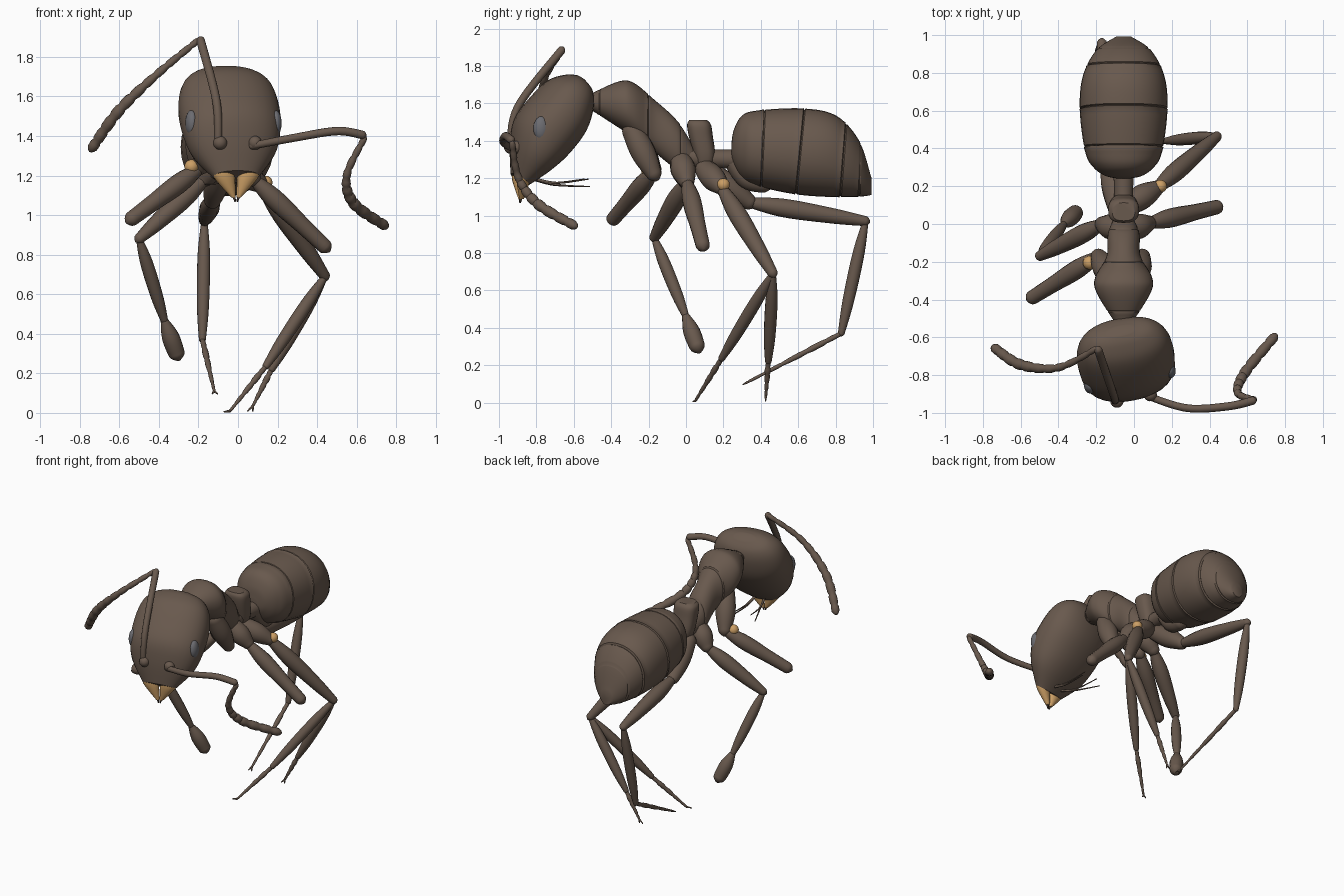
import bpy, math
from mathutils import Vector, Matrix

if "Cube" in bpy.data.objects:
    bpy.data.objects.remove(bpy.data.objects["Cube"])


def material(name, *rgb):
    m = bpy.data.materials.new(name)
    m.diffuse_color = (*rgb, 1)
    m.use_nodes = True
    m.node_tree.nodes["Principled BSDF"].inputs["Base Color"].default_value = m.diffuse_color
    return m


BROWN = material("brown shell", 0.14, 0.10, 0.075)
GREY = material("grey eye", 0.15, 0.15, 0.165)
TAN = material("tan jaw", 0.6, 0.345, 0.13)
DARK = material("dark tooth", 0.05, 0.033, 0.025)

CX = -0.055                                   # body midline
X, Y, Z = Matrix.Identity(3)
# head is turned a little to its own left
PIVOT = Matrix.Translation((0, -0.7, 0))
HEAD = Matrix.Translation((-0.045, 0, 0)) @ PIVOT @ Matrix.Rotation(math.radians(11), 4, 'Z') @ PIVOT.inverted()


def smooth_path(pts, sub):
    """Catmull-Rom resampling of equal-length tuples."""
    out, n = [], len(pts)
    for i in range(n - 1):
        a, b, c, d = pts[max(i - 1, 0)], pts[i], pts[i + 1], pts[min(i + 2, n - 1)]
        for k in range(sub):
            t = k / sub
            out.append(tuple(q + 0.5 * ((r - p) * t + (2 * p - 5 * q + 4 * r - s) * t * t
                                        + (3 * q - p - 3 * r + s) * t ** 3)
                             for p, q, r, s in zip(a, b, c, d)))
    return out + [tuple(pts[-1])]


def ring(c, u, v, n=24, e=1.0):
    pts = []
    for k in range(n):
        a = 2 * math.pi * k / n
        ca, sa = math.cos(a), math.sin(a)
        pts.append(c + u * math.copysign(abs(ca) ** e, ca) + v * math.copysign(abs(sa) ** e, sa))
    return pts


def skin(name, rings, mat=BROWN, matrix=None):
    n = len(rings[0])
    verts = [p for r in rings for p in r]
    faces = [(i * n + k, i * n + (k + 1) % n, (i + 1) * n + (k + 1) % n, (i + 1) * n + k)
             for i in range(len(rings) - 1) for k in range(n)]
    faces += [tuple(range(n))[::-1], tuple(range(len(verts) - n, len(verts)))]
    me = bpy.data.meshes.new(name)
    me.from_pydata(verts, [], faces)
    if matrix:
        me.transform(matrix)
    me.materials.append(mat)
    bpy.context.collection.objects.link(bpy.data.objects.new(name, me))


def tube(name, path, radii, mat=BROWN, beads=0, matrix=None):
    """Round limb along a path; radii are spread evenly; rounded ends, optional beaded joints."""
    m = beads * 4 or 16
    fine, rads = smooth_path(path, 48), smooth_path([(r,) for r in radii], 48)
    pick = lambda seq, i: seq[round(i * (len(seq) - 1) / m)]
    c = [Vector(pick(fine, i)) for i in range(m + 1)]
    r = [max(pick(rads, i)[0], 0.002) * (0.8 if beads and i % 4 == 0 else 1) for i in range(m + 1)]
    t0, t1 = (c[1] - c[0]).normalized(), (c[-1] - c[-2]).normalized()
    cap = (0.3, 0.6, 0.9)
    steps = [(c[0] - t0 * r[0] * h, r[0] * math.cos(h * 1.5), t0) for h in cap[::-1]]
    steps += [(c[i], r[i], (c[min(i + 1, m)] - c[max(i - 1, 0)]).normalized()) for i in range(m + 1)]
    steps += [(c[-1] + t1 * r[-1] * h, r[-1] * math.cos(h * 1.5), t1) for h in cap]
    q, prev, rings = Z.rotation_difference(t0), t0, []
    for pos, rad, t in steps:
        q = prev.rotation_difference(t) @ q
        prev = t
        rings.append(ring(pos, q @ X * rad, q @ Y * rad, 14))
    skin(name, rings, mat, matrix)


def ball(name, c, size, mat=BROWN, matrix=None):
    angles = [math.pi * i / 16 for i in range(1, 16)]
    skin(name, [ring(Vector(c) - Z * size[2] * math.cos(a), X * size[0] * math.sin(a),
                     Y * size[1] * math.sin(a), 20) for a in angles], mat, matrix)


def body(name, rows, grooves, slant=0.0):
    """Loft along y from rows of (y, top z, bottom z, half width) with pinched seams."""
    rows = smooth_path(rows, 6)
    full = [(r, 1.0) for r in rows]
    for g in grooves:
        i = max(k for k in range(len(rows) - 1) if rows[k][0] <= g)
        a, b = rows[i], rows[i + 1]
        for dy, s in ((-0.005, 1.012), (0, 0.965), (0.006, 1)):
            t = (g + dy - a[0]) / (b[0] - a[0])
            full.append((tuple(p + (q - p) * t for p, q in zip(a, b)), s))
    rings = []
    for (y, top, bot, w), s in sorted(full, key=lambda f: f[0][0]):
        h = (top - bot) / 2 * s
        fade = slant * min(1, max(0, (y - 0.3) * 4)) * min(1, max(0, (1 - y) * 5))
        rings.append(ring(Vector((CX, y, (top + bot) / 2)), X * w * s, (Z + Y * fade) * h, 32, 0.93))
    skin(name, rings)


# head: rings along the slanted face axis (distance, offset, half depth, half width)
axis, perp, origin = Vector((0, -0.558, -0.829)), Vector((0, -0.829, 0.558)), Vector((0, -0.55, 1.7))
head_rows = [(-0.022, 0.03, 0.03, 0.07), (0.008, 0.022, 0.085, 0.165), (0.08, 0.025, 0.138, 0.228),
             (0.2, 0.022, 0.17, 0.256), (0.35, 0.03, 0.17, 0.25), (0.48, 0.018, 0.125, 0.212),
             (0.61, 0, 0.055, 0.115)]
skin("head", [ring(origin + axis * s + perp * o, X * w, perp * h, 32, 0.9)
              for s, o, h, w in smooth_path(head_rows, 5)], BROWN, HEAD)
ball("face_plate", (0, -0.885, 1.29), (0.1, 0.05, 0.07), BROWN, HEAD)
for side, s in (("right", 1), ("left", -1)):
    ball(side + "_eye", (s * 0.215, -0.815, 1.465), (0.032, 0.045, 0.066), GREY, HEAD)
    ball(side + "_antenna_socket", (s * 0.09, -0.925, 1.365), [0.035] * 3, BROWN, HEAD)
    # flat triangular jaws with dark tips
    jaw = [(1.25, 0.07, 0.052), (1.19, 0.06, 0.054), (1.09, 0.014, 0.012)]
    skin(side + "_jaw", [ring(Vector((s * x, -0.885, z)), X * w, Y * (0.006 + w * 0.55), 16)
                         for z, x, w in smooth_path(jaw, 6)], TAN, HEAD)
    tube(side + "_jaw_tooth", [(s * 0.016, -0.887, 1.11), (s * 0.006, -0.89, 1.07)], (0.012, 0.004), DARK, 0, HEAD)
    # mouth feelers
    for k in range(2):
        tube(f"{side}_feeler_{k}", [(s * 0.03, -0.83, 1.2), (s * 0.05, -0.7, 1.175 - k * 0.01),
                                    (s * (0.06 + 0.03 * k), -0.53, 1.195 - k * 0.04)], (0.008, 0.003), BROWN, 0, HEAD)

# antennae: smooth stalk, beaded whip
stalk, whip = (0.019, 0.021, 0.022), (0.016, 0.021, 0.029, 0.026)
tube("left_antenna_stalk", [(-0.1, -0.94, 1.36), (-0.11, -0.9, 1.58), (-0.19, -0.665, 1.885)], stalk)
tube("left_antenna_whip", [(-0.2, -0.66, 1.885), (-0.4, -0.76, 1.72), (-0.6, -0.745, 1.53),
                           (-0.74, -0.655, 1.335)], whip, beads=11)
tube("right_antenna_stalk", [(0.07, -0.91, 1.35), (0.28, -0.975, 1.39), (0.5, -0.965, 1.425),
                             (0.63, -0.935, 1.405)], stalk)
tube("right_antenna_whip", [(0.64, -0.93, 1.39), (0.55, -0.895, 1.2), (0.585, -0.79, 1.06),
                            (0.745, -0.595, 0.945)], whip, beads=11)

# thorax, waist and abdomen
body("thorax", [(-0.54, 1.63, 1.58, 0.03), (-0.5, 1.655, 1.56, 0.06), (-0.36, 1.717, 1.47, 0.145),
                (-0.28, 1.71, 1.42, 0.15), (-0.17, 1.62, 1.34, 0.09), (-0.05, 1.51, 1.25, 0.083),
                (0.04, 1.37, 1.25, 0.045)], (-0.46, -0.2, -0.03))
waist = [(1.24, 0.1, 0.045), (1.32, 0.1, 0.07), (1.42, 0.08, 0.08), (1.485, 0.07, 0.08), (1.51, 0.065, 0.06)]
skin("waist_scale", [ring(Vector((CX, y, z)), X * w, Y * w * 0.8, 24, 0.75) for z, y, w in smooth_path(waist, 4)])
tube("waist_stalk", [(CX, 0, 1.31), (CX, 0.28, 1.3)], (0.06, 0.05, 0.055))
tube("abdomen_collar", [(CX, 0.25, 1.29), (CX, 0.33, 1.2), (CX, 0.42, 1.17)], (0.05, 0.06, 0.05))
body("abdomen", [(0.242, 1.38, 1.31, 0.04), (0.256, 1.46, 1.27, 0.1), (0.3, 1.535, 1.2, 0.16), (0.38, 1.562, 1.16, 0.203),
                 (0.6, 1.573, 1.115, 0.232), (0.78, 1.535, 1.1, 0.217), (0.92, 1.4, 1.1, 0.145),
                 (0.992, 1.2, 1.11, 0.04)], (0.41, 0.61, 0.84, 0.93), slant=0.1)

# legs: a chain of joints, each segment's thickness set by its role
ROLES = {"hip": (0.055, 0.066, 0.042), "thigh": (0.028, 0.05, 0.042, 0.027),
         "shin": (0.016, 0.032, 0.031, 0.018), "foot": (0.012, 0.016, 0.011, 0.007)}


def leg(name, joints, roles=("hip", "thigh", "shin", "foot"), clawed=False):
    for i, (role, a, b) in enumerate(zip(roles, joints, joints[1:])):
        radii = list(ROLES[role])
        if role == "thigh" and i == len(joints) - 2:      # broken-off stump
            radii[-1] = 0.038
        if role == "foot" and not clawed:                 # swollen end
            radii = [0.022, 0.045, 0.042]
        tube(f"{name}_{role}", [a, b], radii, beads=5 if role == "foot" and clawed else 0)
    if clawed:
        a, b = Vector(joints[-2]), Vector(joints[-1])
        for s in (-1, 1):
            tip = b + (b - a).normalized() * 0.03 + X * 0.014 * s
            tip.z = max(tip.z, 0.006)
            tube(f"{name}_claw_{s + 1}", [b, tip], (0.007, 0.003))


leg("front_left", [(-0.12, -0.29, 1.46), (-0.19, -0.17, 1.24), (-0.54, -0.39, 0.98)])
leg("front_right", [(0.01, -0.29, 1.46), (0.045, -0.17, 1.22)])
leg("middle_left", [(-0.08, -0.03, 1.3), (-0.17, 0, 1.18), (-0.5, -0.17, 0.88), (-0.37, 0, 0.46), (-0.31, 0.06, 0.3)])
leg("middle_right", [(-0.03, -0.03, 1.3), (0.08, 0.005, 1.18), (0.44, 0.09, 0.84)])
leg("hind_left", [(-0.09, 0.1, 1.25), (-0.13, 0.34, 1.07), (-0.17, 0.96, 0.97), (-0.18, 0.83, 0.37),
                  (-0.12, 0.33, 0.11)], clawed=True)
knee = (0.44, 0.465, 0.69)
leg("hind_right", [(-0.03, 0.1, 1.25), (0.12, 0.19, 1.15), knee, (0.14, 0.19, 0.235), (-0.04, 0.05, 0.01)], clawed=True)
leg("spare_right", [knee, (0.17, 0.44, 0.22), (0.075, 0.427, 0.035)], ("shin", "foot"), True)

# pale exposed joints
ball("front_left_pale_joint", (-0.235, -0.205, 1.245), [0.036] * 3, TAN)
ball("hind_right_pale_joint", (0.14, 0.2, 1.165), [0.034] * 3, TAN)

bpy.ops.object.select_all(action='SELECT')
bpy.context.view_layer.objects.active = bpy.context.collection.objects[0]
bpy.ops.object.shade_smooth_by_angle(angle=math.radians(40))
